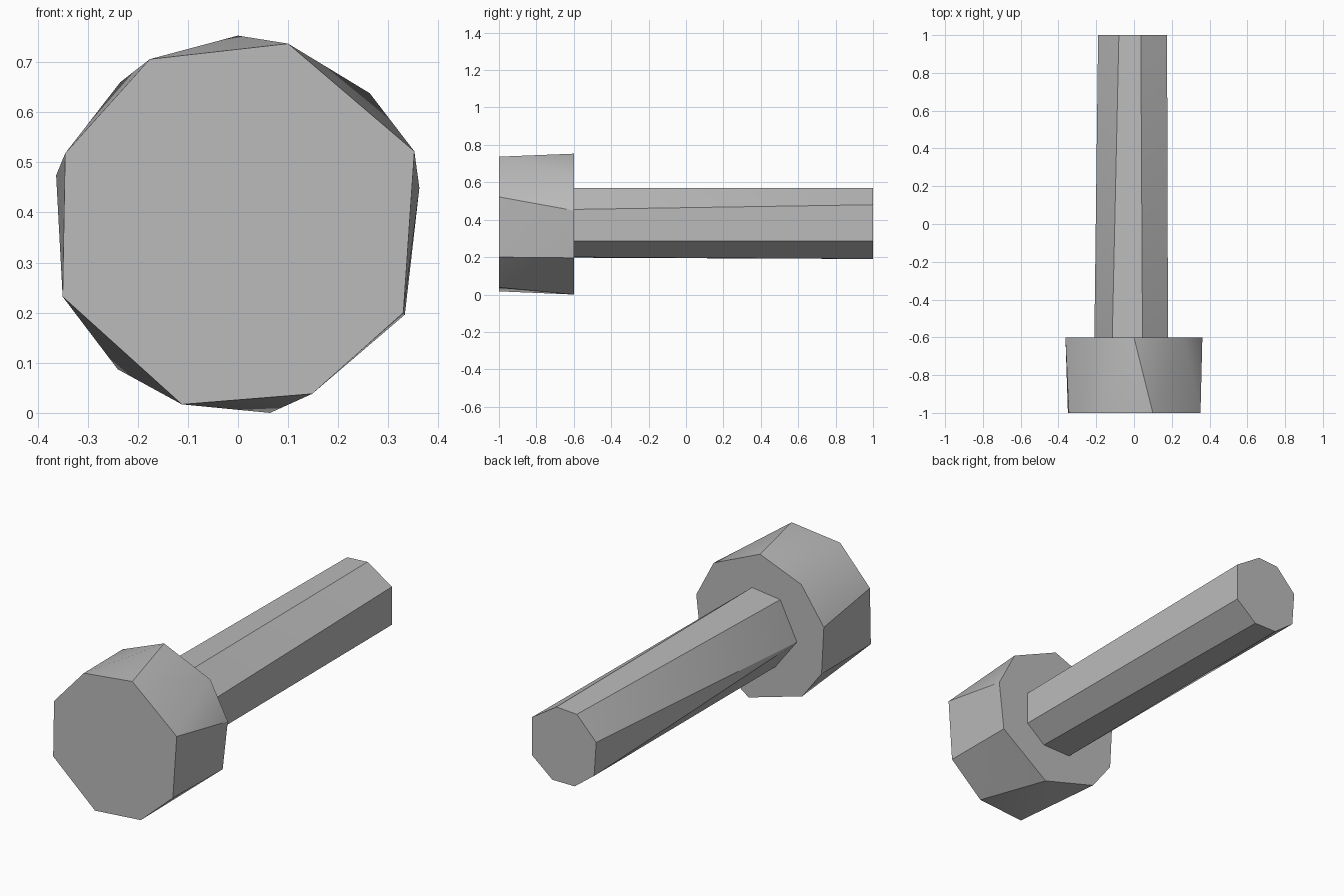
import bpy
import bmesh
import math

cube = bpy.data.objects.get("Cube")
if cube:
    bpy.data.objects.remove(cube, do_unlink=True)

grey = bpy.data.materials.new("plain grey")
grey.use_nodes = True
colour = (0.5, 0.5, 0.5, 1)
grey.diffuse_color = colour
grey.node_tree.nodes["Principled BSDF"].inputs["Base Color"].default_value = colour


def faceted_bar(name, front_y, front, back_y, back):
    """Wrap a convex skin around two uneven (x, z) outlines."""
    bm = bmesh.new()
    for y, outline in ((front_y, front), (back_y, back)):
        for x, z in outline:
            bm.verts.new((x, y, z))
    bmesh.ops.convex_hull(bm, input=bm.verts[:])
    # Merge the flat end caps into single faces
    bmesh.ops.dissolve_limit(bm, angle_limit=math.radians(0.5),
                             verts=bm.verts[:], edges=bm.edges[:])
    bmesh.ops.recalc_face_normals(bm, faces=bm.faces[:])
    mesh = bpy.data.meshes.new(name)
    bm.to_mesh(mesh)
    bm.free()
    mesh.materials.append(grey)
    obj = bpy.data.objects.new(name, mesh)
    bpy.context.collection.objects.link(obj)
    bpy.ops.object.select_all(action="DESELECT")
    obj.select_set(True)
    bpy.context.view_layer.objects.active = obj
    bpy.ops.object.shade_smooth_by_angle(angle=math.radians(30))
    return obj


# Wide head
faceted_bar(
    "head",
    -1.0, [(0.1, 0.737), (0.352, 0.522), (0.33, 0.2), (0.148, 0.038),
           (-0.112, 0.017), (-0.35, 0.232), (-0.345, 0.518), (-0.176, 0.706)],
    -0.6, [(0, 0.753), (0.263, 0.638), (0.362, 0.449), (0.333, 0.196),
           (0.064, 0), (-0.24, 0.087), (-0.35, 0.232), (-0.363, 0.474),
           (-0.235, 0.66)])

# Long shaft
faceted_bar(
    "shaft",
    -0.6, [(0.045, 0.57), (0.18, 0.455), (0.18, 0.285), (0.075, 0.2),
           (-0.087, 0.197), (-0.21, 0.358), (-0.115, 0.55)],
    1.0, [(0.036, 0.57), (0.175, 0.48), (0.175, 0.285), (0.059, 0.19),
          (-0.068, 0.19), (-0.178, 0.273), (-0.19, 0.448), (-0.08, 0.563)])
